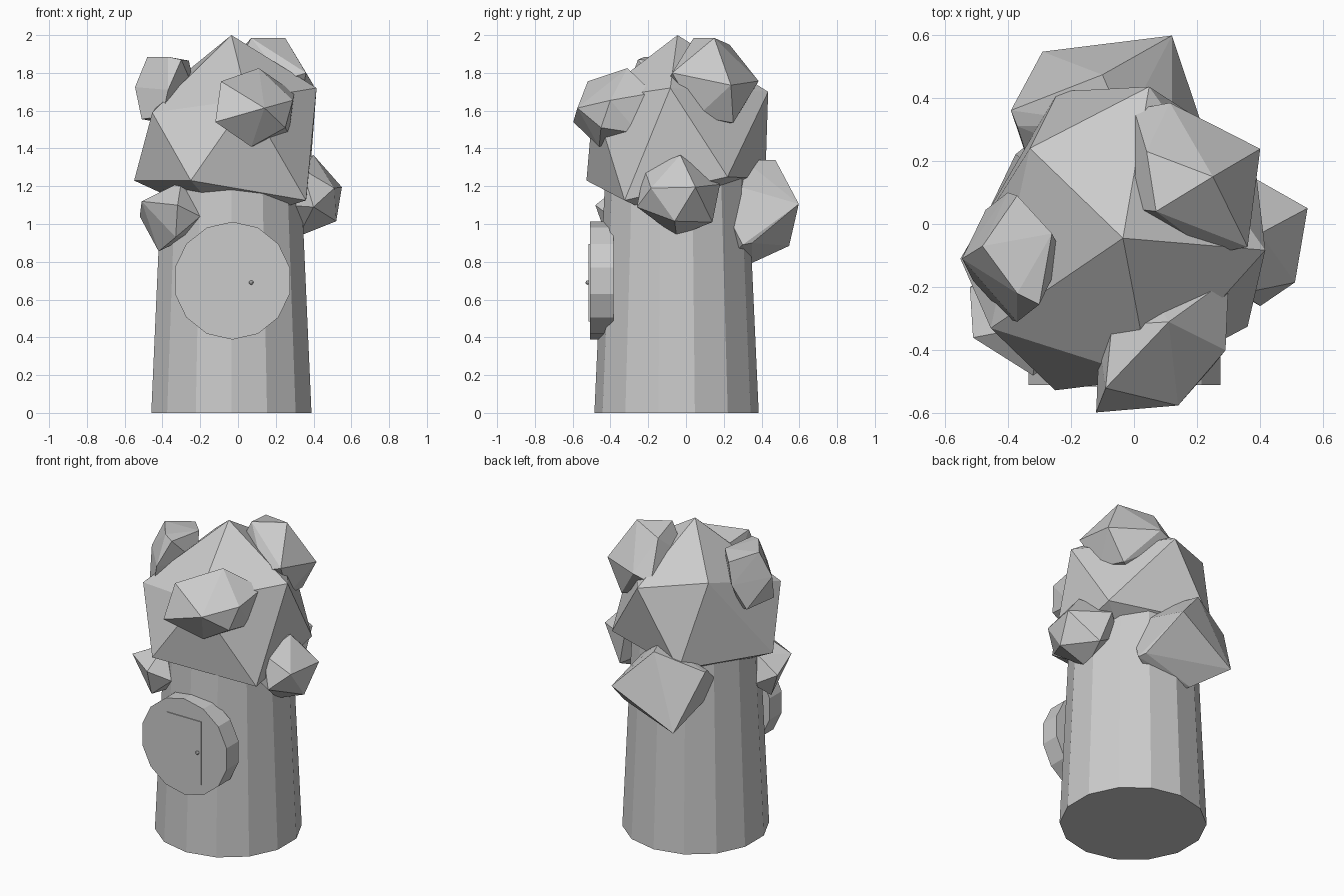
import bpy, bmesh, math
from mathutils import Vector

if "Cube" in bpy.data.objects:
    bpy.data.objects.remove(bpy.data.objects["Cube"])


def new_object(name, bm):
    bmesh.ops.recalc_face_normals(bm, faces=bm.faces[:])
    mesh = bpy.data.meshes.new(name)
    bm.to_mesh(mesh)
    bm.free()
    ob = bpy.data.objects.new(name, mesh)
    bpy.context.collection.objects.link(ob)
    return ob


def cone(name, center, r1, r2, depth, sides=14, rot=(0, 0, 0), spin=0.0):
    bm = bmesh.new()
    bmesh.ops.create_cone(bm, cap_ends=True, segments=sides, radius1=r1, radius2=r2, depth=depth)
    # create_cone starts on a vertex along +y
    ob = new_object(name, bm)
    ob.location, ob.rotation_euler = center, rot
    return ob


def hull(name, points):
    bm = bmesh.new()
    for p in points:
        bm.verts.new(p)
    res = bmesh.ops.convex_hull(bm, input=bm.verts[:])
    loose = {g for g in res["geom_interior"] + res["geom_unused"] if isinstance(g, bmesh.types.BMVert)}
    bmesh.ops.delete(bm, geom=list(loose), context='VERTS')
    return new_object(name, bm)


def leaf_clump(name, center, points):
    # rough 20-sided lump: visible corners plus their opposites through the centre
    c = Vector(center)
    pts = [Vector(p) for p in points]
    return hull(name, pts + [2 * c - p for p in pts])


# tapered trunk
cone("trunk", (-0.035, -0.05, 0.625), 0.435, 0.378, 1.25)

# round door plate, raised panel and knob
cone("door_plate", (-0.03, -0.447, 0.70), 0.312, 0.312, 0.125, rot=(math.radians(90), 0, 0))
bm = bmesh.new()
bmesh.ops.create_cube(bm, size=1)
bmesh.ops.scale(bm, vec=(0.25, 0.02, 0.41), verts=bm.verts[:])
panel = new_object("door_panel", bm)
panel.location = (-0.03, -0.505, 0.69)
bm = bmesh.new()
bmesh.ops.create_icosphere(bm, subdivisions=2, radius=0.012)
knob = new_object("door_knob", bm)
knob.location = (0.07, -0.52, 0.69)

# main crown: top, upper ring, lower ring, bottom
hull("crown", [
    (-.035, -.045, 2.0),
    (.416, -.083, 1.72), (.048, .435, 1.70), (-.33, .24, 1.76), (-.454, -.33, 1.59), (.05, -.49, 1.66),
    (.36, -.325, 1.125), (.38, .22, 1.25), (-.24, .42, 1.24), (-.55, -.11, 1.23), (-.25, -.527, 1.23),
    (-.05, -.05, 1.0)])

# small leaf clumps around the crown
leaf_clump("clump_front", (.09, -.385, 1.617), [
    (.14, -.575, 1.614), (.11, -.31, 1.825), (-.09, -.52, 1.755),
    (-.12, -.597, 1.54), (.29, -.40, 1.655), (.25, -.45, 1.51)])
leaf_clump("clump_left", (-.385, -.105, 1.71), [
    (-.37, -.31, 1.71), (-.37, -.22, 1.885), (-.37, .09, 1.85),
    (-.545, -.11, 1.725), (-.47, .045, 1.55), (-.48, -.07, 1.884), (-.26, -.03, 1.865)])
leaf_clump("clump_back_right", (.18, .145, 1.76), [
    (.25, .15, 1.985), (.114, .384, 1.757), (.40, .238, 1.735),
    (.36, -.073, 1.80), (.29, .25, 1.535), (.32, .06, 1.57)])
leaf_clump("clump_right_low", (.36, -.04, 1.15), [
    (.40, -.03, 1.365), (.55, .05, 1.195), (.51, -.185, 1.19),
    (.52, -.06, 1.015), (.38, .14, 1.01), (.40, -.26, 1.09)])
leaf_clump("clump_front_left_low", (-.36, -.30, 1.04), [
    (-.51, -.36, 1.12), (-.32, -.48, 1.10), (-.52, -.20, 1.04),
    (-.42, -.28, .855), (-.33, -.42, .93)])
leaf_clump("clump_back_low", (-.085, .33, 1.065), [
    (-.10, .473, 1.34), (.12, .597, 1.106), (-.29, .546, .884),
    (-.39, .36, 1.24), (-.14, .35, .794), (.20, .35, .90)])
